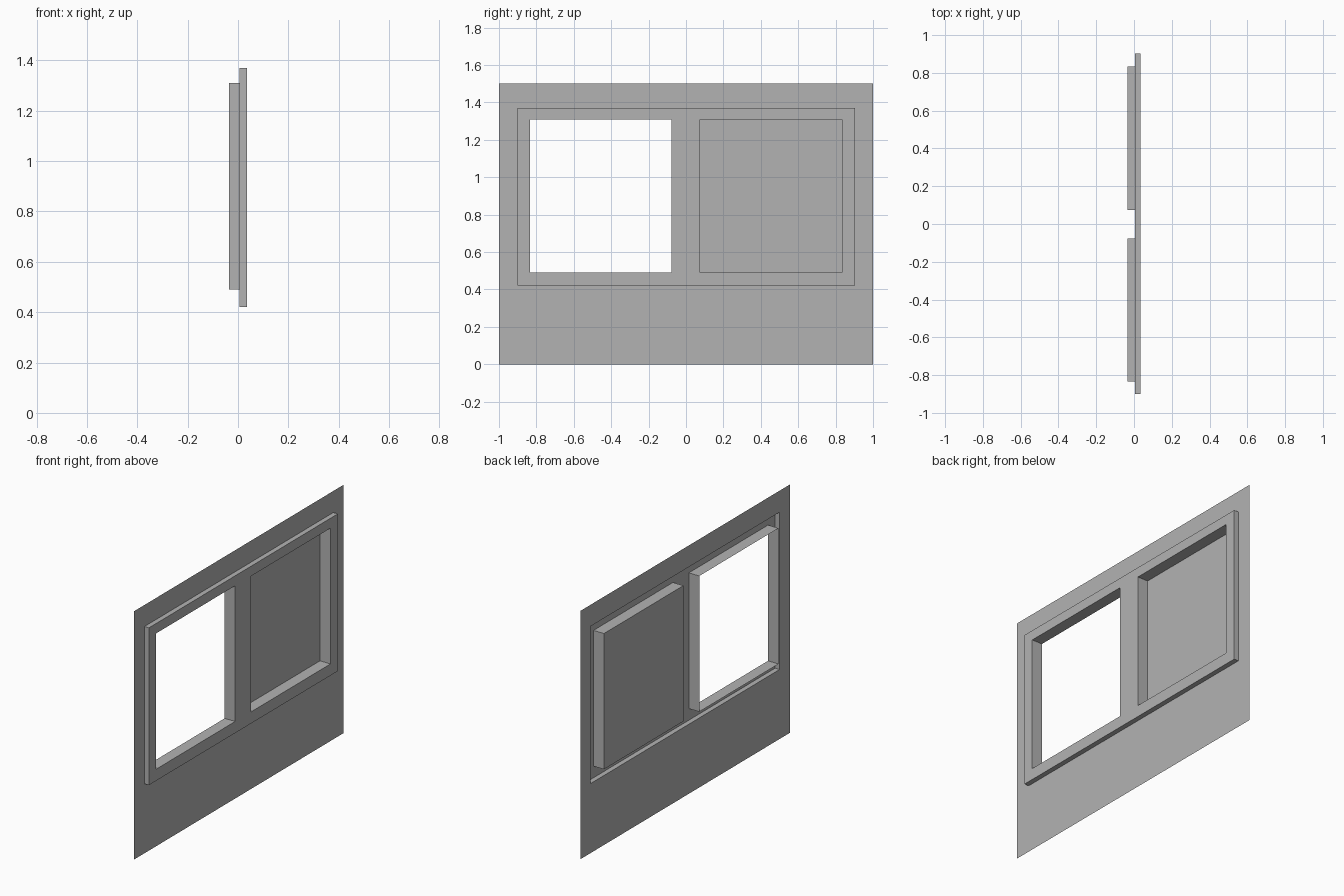
import bpy
import bmesh

cube = bpy.data.objects.get("Cube")
if cube:
    bpy.data.objects.remove(cube, do_unlink=True)

grey = bpy.data.materials.new("plain grey")
grey.use_nodes = True
colour = (0.45, 0.45, 0.45, 1)
grey.diffuse_color = colour
grey.node_tree.nodes["Principled BSDF"].inputs["Base Color"].default_value = colour

# Depths of the three layers, and rectangles as (y0, y1, z0, z1)
SHEET_X, FRAME_X, PANE_X = 0.005, 0.035, -0.035
OUTER = (-1.0, 1.0, 0.0, 1.5)
FRAME = (-0.9, 0.903, 0.42, 1.37)
OPEN_WINDOW = (-0.833, -0.077, 0.49, 1.31)
CLOSED_WINDOW = (0.075, 0.833, 0.49, 1.31)


def corners(rect, x):
    y0, y1, z0, z1 = rect
    return [(x, y0, z0), (x, y1, z0), (x, y1, z1), (x, y0, z1)]


def finish(name, bm):
    bmesh.ops.remove_doubles(bm, verts=bm.verts, dist=0.0001)
    mesh = bpy.data.meshes.new(name)
    bm.to_mesh(mesh)
    bm.free()
    mesh.materials.append(grey)
    obj = bpy.data.objects.new(name, mesh)
    bpy.context.collection.objects.link(obj)


def plate(name, rect, x, holes=(), facing=1):
    """Flat sheet at depth x with rectangular holes left out."""
    ys = sorted({y for r in (rect, *holes) for y in r[:2]})
    zs = sorted({z for r in (rect, *holes) for z in r[2:]})
    bm = bmesh.new()
    for y0, y1 in zip(ys, ys[1:]):
        for z0, z1 in zip(zs, zs[1:]):
            cy, cz = (y0 + y1) / 2, (z0 + z1) / 2
            if any(h[0] < cy < h[1] and h[2] < cz < h[3] for h in holes):
                continue
            ring = corners((y0, y1, z0, z1), x)[::facing]
            bm.faces.new([bm.verts.new(c) for c in ring])
    finish(name, bm)


def sleeve(name, rect, x0, x1):
    """Four thin walls around a rectangle, running from x0 to x1."""
    bm = bmesh.new()
    a = [bm.verts.new(c) for c in corners(rect, x0)]
    b = [bm.verts.new(c) for c in corners(rect, x1)]
    for i in range(4):
        j = (i + 1) % 4
        bm.faces.new((a[i], a[j], b[j], b[i]))
    finish(name, bm)


# Wall sheet with the raised window frame
plate("wall_sheet", OUTER, SHEET_X, [FRAME])
sleeve("frame_rim", FRAME, SHEET_X, FRAME_X)
plate("frame_face", FRAME, FRAME_X, [OPEN_WINDOW, CLOSED_WINDOW])

# Window reveals running through the sheet, one closed by a pane
sleeve("open_window_reveal", OPEN_WINDOW, PANE_X, FRAME_X)
sleeve("closed_window_reveal", CLOSED_WINDOW, PANE_X, FRAME_X)
plate("closed_window_pane", CLOSED_WINDOW, PANE_X)
